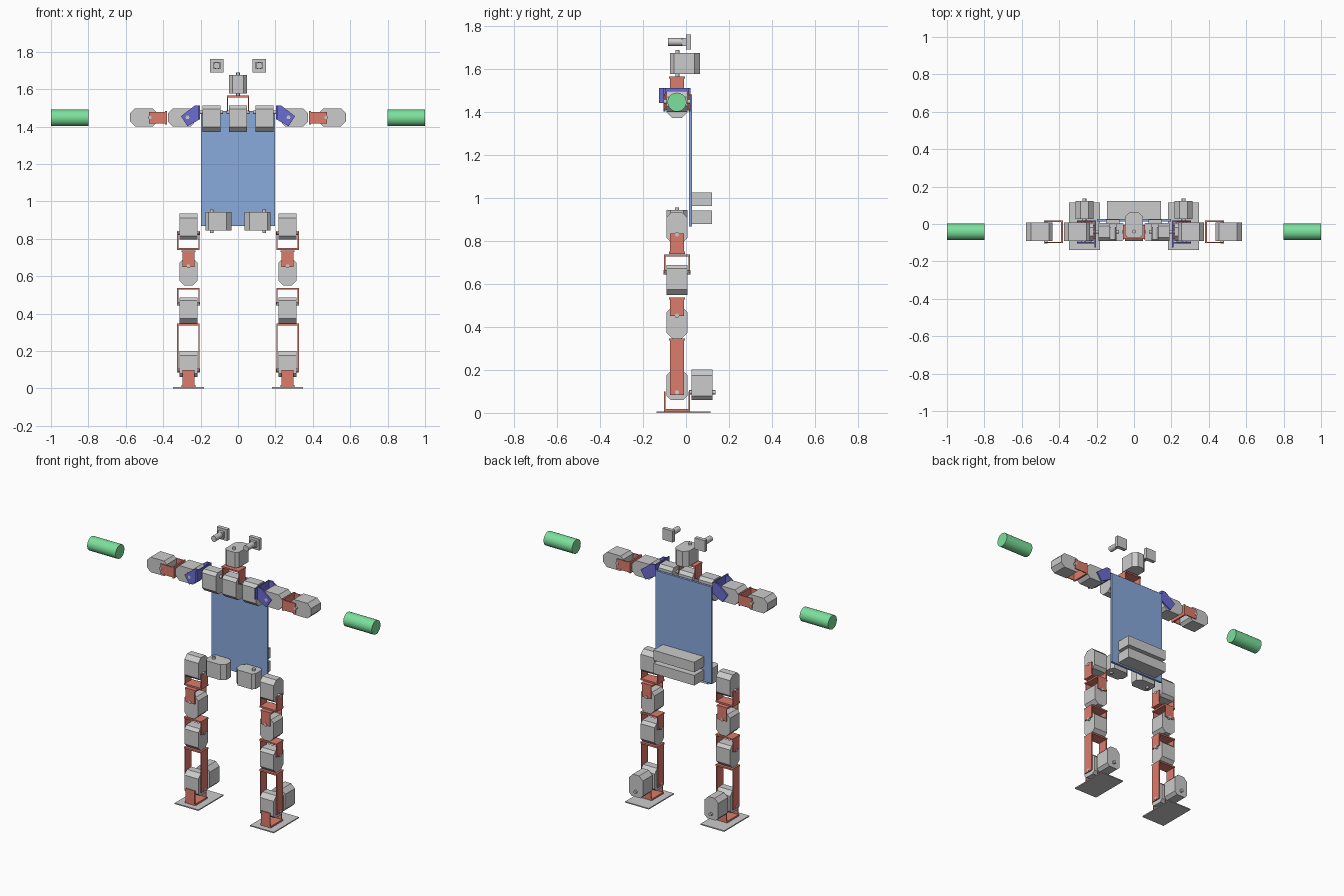
import bpy, bmesh, math
from mathutils import Vector, Matrix

if "Cube" in bpy.data.objects:
    bpy.data.objects.remove(bpy.data.objects["Cube"])

X, Y, Z = Vector((1, 0, 0)), Vector((0, 1, 0)), Vector((0, 0, 1))
YC = -0.042          # depth of the servo centre line


def mat(name, rgb):
    m = bpy.data.materials.new(name)
    m.diffuse_color = (*rgb, 1)
    m.use_nodes = True
    m.node_tree.nodes["Principled BSDF"].inputs["Base Color"].default_value = m.diffuse_color
    return m


RED = mat("red", (0.72, 0.2, 0.15))
BLUE = mat("blue", (0.15, 0.15, 0.65))
PLATE = mat("plate_blue", (0.25, 0.4, 0.72))
GREEN = mat("green", (0.2, 0.75, 0.33))


def finish(bm, name, material=None, matrix=None, smooth=False):
    bmesh.ops.recalc_face_normals(bm, faces=bm.faces)
    me = bpy.data.meshes.new(name)
    bm.to_mesh(me)
    bm.free()
    ob = bpy.data.objects.new(name, me)
    bpy.context.collection.objects.link(ob)
    if material:
        me.materials.append(material)
    if matrix:
        ob.matrix_world = matrix
    if smooth:
        bpy.context.view_layer.objects.active = ob
        ob.select_set(True)
        bpy.ops.object.shade_smooth_by_angle()
        ob.select_set(False)
    return ob


def add_box(bm, c, s):
    bmesh.ops.create_cube(bm, size=1, matrix=Matrix.Translation(c) @ Matrix.Diagonal((*s, 1)))


def add_cyl(bm, c, r, depth, rot=None, n=24):
    m = Matrix.Translation(c) @ (rot or Matrix())
    bmesh.ops.create_cone(bm, cap_ends=True, segments=n, radius1=r, radius2=r, depth=depth, matrix=m)


def add_prism(bm, pts, w0, w1):
    """Extrude a 2D profile in local XY from w0 to w1 along local Z."""
    f = bm.faces.new([bm.verts.new((u, v, w0)) for u, v in pts])
    r = bmesh.ops.extrude_face_region(bm, geom=[f])
    vs = [g for g in r["geom"] if isinstance(g, bmesh.types.BMVert)]
    bmesh.ops.translate(bm, verts=vs, vec=(0, 0, w1 - w0))


def frame(c, u, w):
    """Matrix with local X along u and local Z along w."""
    v = w.cross(u)
    return Matrix.Translation(c) @ Matrix((u, v, w)).transposed().to_4x4()


def box(name, lo, hi, material=None):
    lo, hi = Vector(lo), Vector(hi)
    bm = bmesh.new()
    add_box(bm, (lo + hi) / 2, hi - lo)
    return finish(bm, name, material)


def servo(name, c, u, w):
    """Chamfered motor body; output shaft near the +u end, turning about w."""
    L, H, a, b = 0.07, 0.048, 0.018, 0.026
    bm = bmesh.new()
    add_prism(bm, [(L, -H + a), (L, H - a), (L - a, H), (-L + b, H),
                   (-L, H - b), (-L, -H + b), (-L + b, -H), (L - a, -H)], -0.049, 0.049)
    add_cyl(bm, (0.035, 0, 0), 0.01, 0.124, n=16)
    return finish(bm, name, None, frame(Vector(c), u, w))


def bracket(name, c, u, w, length):
    """U bracket: base at c, two straps along u, spread along w."""
    bm = bmesh.new()
    add_box(bm, (0.005, 0, 0), (0.01, 0.074, 0.12))
    for s in (-1, 1):
        add_box(bm, (length / 2, 0, s * 0.057), (length, 0.064, 0.006))
    return finish(bm, name, RED, frame(Vector(c), u, w))


# torso plate and battery packs
box("torso_plate", (-0.197, 0.013, 0.868), (0.197, 0.027, 1.482), PLATE)
box("battery_upper", (-0.144, 0.027, 0.962), (0.144, 0.122, 1.026))
box("battery_lower", (-0.144, 0.027, 0.878), (0.144, 0.122, 0.942))

# neck and head
servo("neck_servo", (0, YC, 1.442), Z, X)
bracket("neck_bracket", (0, YC, 1.565), -Z, X, 0.085)
servo("head_servo", (0, -0.005, 1.626), -Y, Z)

for s, tag in ((-1, "right"), (1, "left")):
    S = X * s

    # camera eye
    bm = bmesh.new()
    x, z = s * 0.113, 1.726
    add_box(bm, (x, 0.012, z), (0.072, 0.024, 0.072))
    add_box(bm, (x, -0.008, z), (0.038, 0.02, 0.038))
    add_cyl(bm, (x, -0.048, z), 0.018, 0.07, Matrix.Rotation(math.pi / 2, 4, 'X'))
    finish(bm, "eye_" + tag, smooth=True)

    # shoulder motor and angled blue bracket
    servo("shoulder_servo_" + tag, (s * 0.142, YC, 1.442), Z, X)
    bm = bmesh.new()
    prof = [(0.202, 1.512), (0.232, 1.512), (0.305, 1.455), (0.27, 1.402), (0.202, 1.44)]
    prof = [(s * a, b) for a, b in prof]
    for w0, w1 in ((0.095, 0.104), (-0.02, -0.011)):      # local Z is world -Y
        add_prism(bm, prof, w0, w1)
    add_box(bm, (s * 0.206, 1.477, 0.0525), (0.008, 0.07, 0.145))
    finish(bm, "shoulder_bracket_" + tag, BLUE, Matrix.Rotation(math.pi / 2, 4, 'X'))

    # arm
    zc = 1.449
    servo("upper_arm_servo_" + tag, (s * 0.305, YC, zc), -S, Y)
    bracket("elbow_bracket_" + tag, (s * 0.38, YC, zc - 0.002), S, Y, 0.095)
    servo("forearm_servo_" + tag, (s * 0.507, YC, zc), -S, Y)
    bm = bmesh.new()
    add_cyl(bm, (s * 0.9, YC, 1.446), 0.044, 0.2, Matrix.Rotation(math.pi / 2, 4, 'Y'), 32)
    finish(bm, "hand_" + tag, GREEN, smooth=True)

    # waist and leg motors
    lx = s * 0.265
    servo("waist_servo_" + tag, (s * 0.105, YC, 0.894), S, Z)
    servo("hip_servo_" + tag, (lx, YC, 0.866), -Z, X)
    servo("thigh_servo_" + tag, (lx, YC, 0.619), Z, Y)
    servo("knee_servo_" + tag, (lx, YC, 0.417), Z, X)
    servo("ankle_servo_" + tag, (lx, YC, 0.131), -Z, X)
    servo("ankle_roll_servo_" + tag, (lx, 0.075, 0.131), -Z, Y)

    # leg brackets
    bracket("hip_bracket_" + tag, (lx, YC, 0.74), Z, X, 0.095)
    bracket("thigh_bracket_" + tag, (lx, YC, 0.738), -Z, Y, 0.088)
    bracket("knee_bracket_" + tag, (lx, YC, 0.538), -Z, X, 0.086)
    bracket("shin_bracket_" + tag, (lx, YC, 0.346), -Z, X, 0.262)
    bracket("foot_bracket_" + tag, (lx, YC, 0.007), Z, Y, 0.092)
    box("foot_" + tag, (lx - 0.083, -0.138, 0), (lx + 0.083, 0.114, 0.007))
